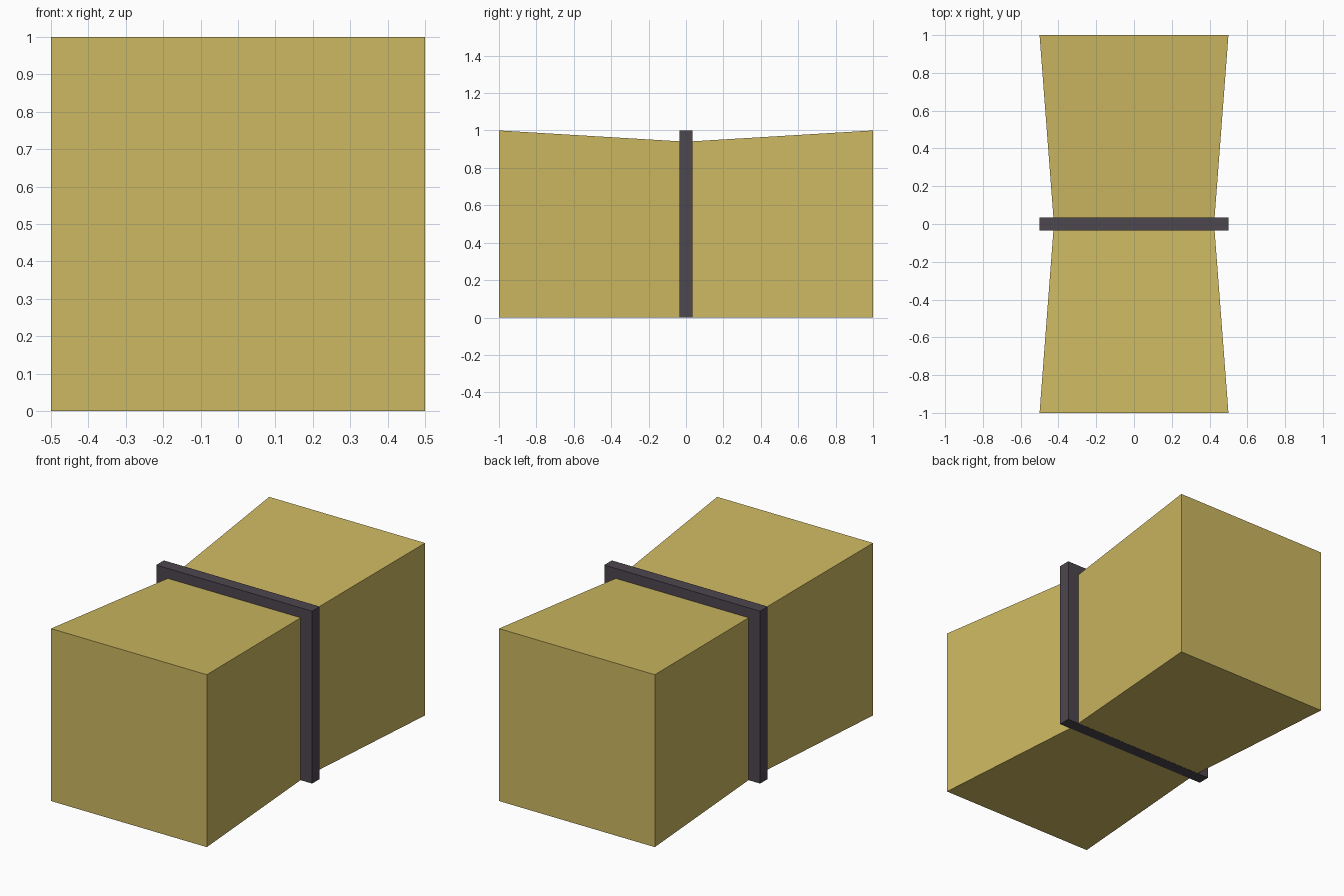
import bpy, bmesh

if "Cube" in bpy.data.objects:
    bpy.data.objects.remove(bpy.data.objects["Cube"])


def material(name, rgb):
    m = bpy.data.materials.new(name)
    m.diffuse_color = (*rgb, 1)
    m.use_nodes = True
    m.node_tree.nodes["Principled BSDF"].inputs["Base Color"].default_value = m.diffuse_color
    return m


def finish(name, bm, mat):
    bmesh.ops.recalc_face_normals(bm, faces=bm.faces)
    me = bpy.data.meshes.new(name)
    bm.to_mesh(me)
    bm.free()
    me.materials.append(mat)
    ob = bpy.data.objects.new(name, me)
    bpy.context.collection.objects.link(ob)
    return ob


straw = material("straw yellow", (0.61, 0.48, 0.12))
dark = material("dark strap", (0.075, 0.062, 0.077))

# Bale: lofted rectangular sections, pinched in the middle
bm = bmesh.new()
rings = []
for y, w, z0, z1 in ((-1, 0.5, 0, 1), (0, 0.424, 0.001, 0.94), (1, 0.5, 0, 1)):
    rings.append([bm.verts.new(p) for p in
                  ((-w, y, z0), (w, y, z0), (w, y, z1), (-w, y, z1))])
for a, b in zip(rings, rings[1:]):
    for i in range(4):
        j = (i + 1) % 4
        bm.faces.new((a[i], a[j], b[j], b[i]))
bm.faces.new(rings[0])
bm.faces.new(rings[-1])
finish("bale", bm, straw)

# Strap: thin slab around the waist
bm = bmesh.new()
bmesh.ops.create_cube(bm, size=1)
bmesh.ops.scale(bm, vec=(1, 0.07, 1), verts=bm.verts)
bmesh.ops.translate(bm, vec=(0, 0, 0.5), verts=bm.verts)
finish("strap", bm, dark)
